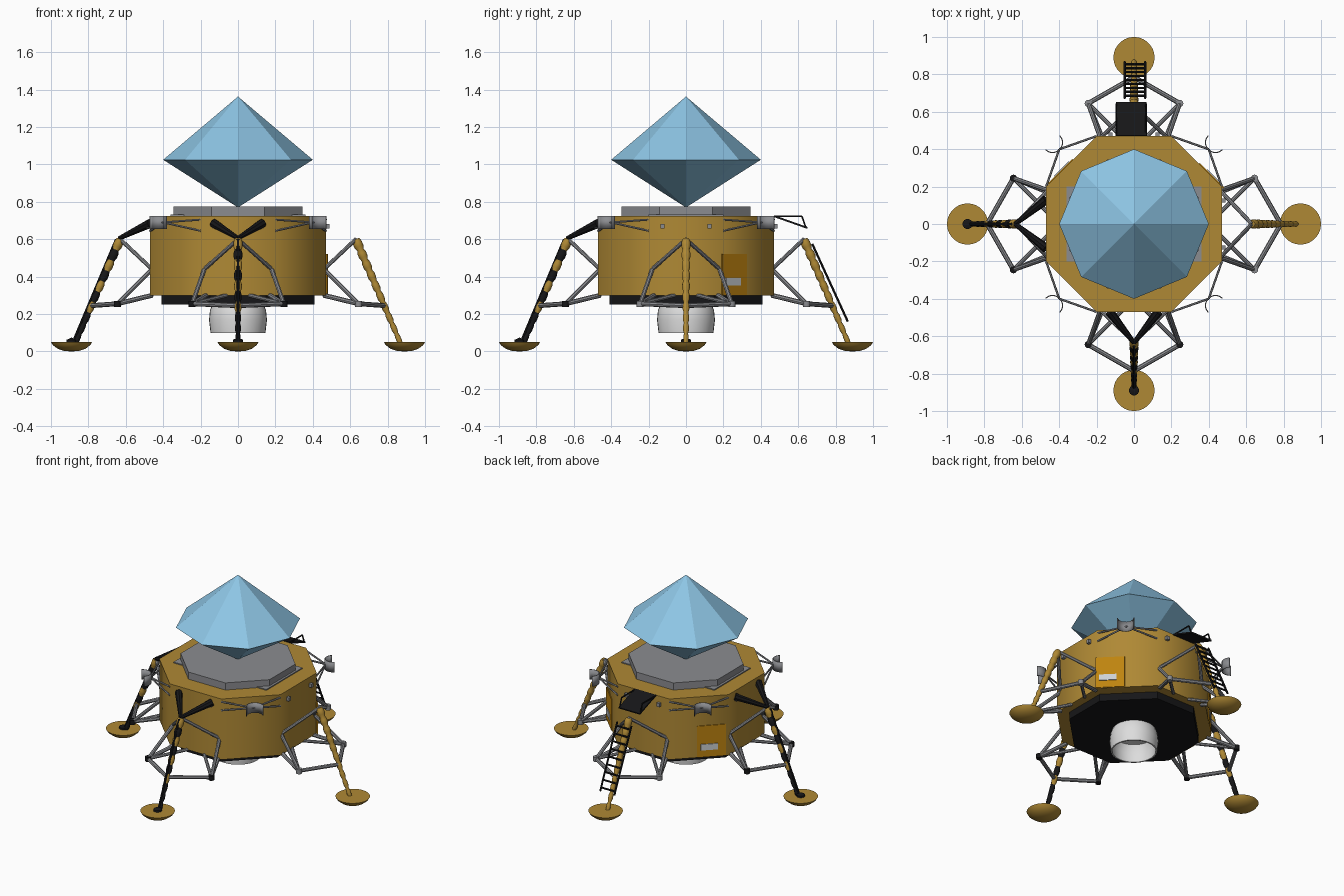
import bpy, bmesh, math
from mathutils import Vector, Matrix

if "Cube" in bpy.data.objects:
    bpy.data.objects.remove(bpy.data.objects["Cube"])


def material(name, *rgb):
    m = bpy.data.materials.new(name)
    m.use_nodes = True
    m.diffuse_color = (*rgb, 1)
    m.node_tree.nodes["Principled BSDF"].inputs["Base Color"].default_value = (*rgb, 1)
    return m


GOLD = material("gold foil", .43, .25, .035)
ORANGE = material("orange foil", .52, .23, .005)
BLACK = material("black", .008, .008, .009)
GREY = material("grey metal", .26, .265, .28)
WHITE = material("nozzle white", .72, .72, .72)
LABEL = material("pale label", .6, .63, .66)
BLUE = material("sky blue", .27, .56, .78)


def finish(name, bm, mats, smooth=None):
    bmesh.ops.recalc_face_normals(bm, faces=bm.faces)
    me = bpy.data.meshes.new(name)
    bm.to_mesh(me)
    bm.free()
    for m in mats if isinstance(mats, list) else [mats]:
        me.materials.append(m)
    if smooth:
        me.shade_smooth()
        me.set_sharp_from_angle(angle=math.radians(smooth))
    ob = bpy.data.objects.new(name, me)
    bpy.context.collection.objects.link(ob)
    return ob


def prism(name, outline, z0, z1, mat, smooth=None):
    bm = bmesh.new()
    base = bm.faces.new([bm.verts.new((x, y, z0)) for x, y in outline])
    top = bmesh.ops.extrude_face_region(bm, geom=[base])
    moved = [v for v in top["geom"] if isinstance(v, bmesh.types.BMVert)]
    bmesh.ops.translate(bm, verts=moved, vec=(0, 0, z1 - z0))
    return finish(name, bm, mat, smooth)


def lathe(name, profile, sides, mat, centre=(0, 0, 0), smooth=40, matrix=None):
    """Turn (radius, height) points about the z axis; radius 0 makes a pole."""
    bm = bmesh.new()
    rings = []
    for r, z in profile:
        n = sides if r else 1
        rings.append([bm.verts.new((r * math.cos(math.tau * i / n),
                                    r * math.sin(math.tau * i / n), z)) for i in range(n)])
    for a, b in zip(rings, rings[1:]):
        for i in range(sides):
            j = (i + 1) % sides
            quad = [a[i % len(a)], a[j % len(a)], b[j % len(b)], b[i % len(b)]]
            bm.faces.new(list(dict.fromkeys(quad)))
    bm.transform(matrix or Matrix.Translation(centre))
    return finish(name, bm, mat, smooth)


def along(a, b):
    """Matrix that stands the z axis on the line from a to b."""
    return Matrix.Translation(a) @ (b - a).to_track_quat("Z", "Y").to_matrix().to_4x4()


def rod(name, a, b, r1, mat, r2=None, sides=8):
    a, b = Vector(a), Vector(b)
    length = (b - a).length
    profile = [(0, 0), (r1, 0), (r2 or r1, length), (0, length)]
    return lathe(name, profile, sides, mat, matrix=along(a, b))


def box(name, centre, axes, size, mat):
    """Box with three axes as columns."""
    bm = bmesh.new()
    bmesh.ops.create_cube(bm, size=1)
    turn = Matrix(axes).transposed().to_4x4()
    bm.transform(Matrix.Translation(centre) @ turn @ Matrix.Diagonal((*size, 1)))
    return finish(name, bm, mat)


def octagon(apothem, half):
    a, h = apothem, half
    return [(a, -h), (a, h), (h, a), (-h, a), (-a, h), (-a, -h), (-h, -a), (h, -a)]


# Main body, engine base, nozzle
prism("body", octagon(.47, .2), .30, .725, GOLD, 50)
prism("engine_base", octagon(.41, .15), .25, .30, BLACK)
lathe("engine_nozzle", [(0, .27), (.13, .27), (.15, .22), (.155, .17), (.147, .10),
                        (.138, .10), (.143, .17), (.125, .22), (0, .24)], 32, WHITE)

# Top deck and faceted crystal cabin
prism("deck_plate", [(.36, -.2), (.36, .2), (-.36, .2), (-.36, -.2)], .72, .732, GREY)
prism("deck_octagon", octagon(.345, .143), .725, .775, GREY)
lathe("cabin", [(0, .77), (.4, 1.025), (0, 1.363)], 8, BLUE, smooth=None)

# Four legs, each built in its own outward and sideways directions
UP = Vector((0, 0, 1))
LEGS = {"left": (1, 0), "back": (0, 1), "right": (-1, 0), "front": (0, -1)}
for side, (dx, dy) in LEGS.items():
    def at(out, across, z):
        return Vector((dx * out - dy * across, dy * out + dx * across, z))

    out_dir, across_dir = at(1, 0, 0), at(0, 1, 0)
    dark = side in ("right", "front")
    lathe(side + "_foot", [(0, 0), (.04, .003), (.075, .015), (.1, .034), (.11, .05), (0, .05)],
          28, GOLD, at(.89, 0, 0))

    # Banded main strut
    top, bottom = at(.63, 0, .6), at(.87, 0, .04)
    length = (bottom - top).length
    profile = [(0, 0)]
    bands = 10
    for i in range(bands):
        r = .025 - .0012 * i
        profile += [(r * .75, length * i / bands), (r, length * (i + .3) / bands),
                    (r, length * (i + .7) / bands)]
    profile += [(.012, length), (0, length)]
    strut = lathe(side + "_main_strut", profile, 12, [GOLD, BLACK], matrix=along(top, bottom))
    if dark:
        for p in strut.data.polygons:
            depth = (top.z - p.center.z) / (top.z - bottom.z)
            p.material_index = int(depth * bands) % 2 or depth > .7
        rod(side + "_strut_cable", top + out_dir * .02, bottom + out_dir * .015, .008, BLACK)
        lathe(side + "_foot_joint", [(0, .04), (.027, .05), (.027, .062), (0, .075)],
              16, BLACK, at(.89, 0, 0))

    # Truss either side of the strut
    for s, label in ((1, "_a"), (-1, "_b")):
        knot = at(.645, s * .245, .255)
        shoulder = at(.46, s * .18, .44)
        rod(side + "_upper_brace" + label, top, shoulder, .011, GREY)
        rod(side + "_drop_brace" + label, shoulder, knot, .012, GREY)
        rod(side + "_body_brace" + label, at(.46, s * .17, .30), knot, .013, GREY)
        rod(side + "_cross_brace" + label, at(.46, s * .06, .30), knot, .011, GREY)
        rod(side + "_leg_brace" + label, knot, at(.785, 0, .245), .013, GREY)
        rod(side + "_knot" + label, knot - UP * .016, knot + UP * .016, .019,
            BLACK if dark else GREY, sides=12)
        box(side + "_peg" + label, at(.475, s * .125, .67),
            (out_dir, across_dir, UP), (.03, .022, .025), GREY)
        if dark:
            rod(side + "_black_brace" + label, at(.47, s * .13, .685), at(.635, 0, .605),
                .025, BLACK, .012)

# Curved deflectors on the diagonal faces
for sx in (1, -1):
    for sy in (1, -1):
        name = ("left" if sx > 0 else "right") + ("_back" if sy > 0 else "_front")
        out = Vector((sx, sy, 0)).normalized()
        across = Vector((-out.y, out.x, 0))
        centre = out * .615
        steps = 10
        bm = bmesh.new()
        rows = []
        for i in range(steps + 1):
            t = math.pi * (i / steps - .5)
            p = centre + .05 * (across * math.sin(t) - out * math.cos(t))
            rows.append([bm.verts.new(p + UP * z) for z in (.655, .725)])
        for a, b in zip(rows, rows[1:]):
            bm.faces.new((a[0], b[0], b[1], a[1]))
        plate = finish(name + "_deflector", bm, GREY, 60)
        solid = plate.modifiers.new("thickness", "SOLIDIFY")
        solid.thickness = .006
        for corner in ((sx * .2, sy * .47), (sx * .47, sy * .2)):
            for z in (.645, .705):
                rod(name + "_deflector_strut", (*corner, z), centre - out * .05 + UP * .69,
                    .006, GREY, sides=6)

# Orange panels with pale labels on the two back diagonal faces
for sx, name, shift in ((1, "left", .11), (-1, "right", .08)):
    out = Vector((sx, 1, 0)).normalized()
    across = Vector((1, -sx, 0)).normalized()
    axes = (across, out, UP)
    mid = out * .4745 + across * (shift if sx > 0 else -shift)
    box(name + "_panel", mid + UP * .412, axes, (.185, .009, .22), ORANGE)
    box(name + "_panel_label", mid + out * .006 + UP * .373 + across * .015,
        axes, (.11, .008, .042), LABEL)

# Porch above the back leg
slope = Vector((0, .17, -.06)).normalized()
X = Vector((1, 0, 0))
box("porch", (-.015, .56, .692), (X, slope, X.cross(slope)), (.165, .19, .01), BLACK)
for x in (-.095, .065):
    rod("porch_post", (x, .64, .665), (x, .62, .722), .005, BLACK, sides=6)
    rod("porch_rail", (x, .47, .722), (x, .62, .722), .005, BLACK, sides=6)

# Ladder on the back leg
low, high = Vector((0, .865, .16)), Vector((0, .675, .575))
for x in (-.05, .06):
    rod("ladder_rail", low + X * x, high + X * x, .007, BLACK, sides=6)
rungs = 9
for i in range(rungs):
    p = low.lerp(high, (i + .5) / rungs)
    rod("ladder_rung", p - X * .05, p + X * .06, .006, BLACK, sides=6)
